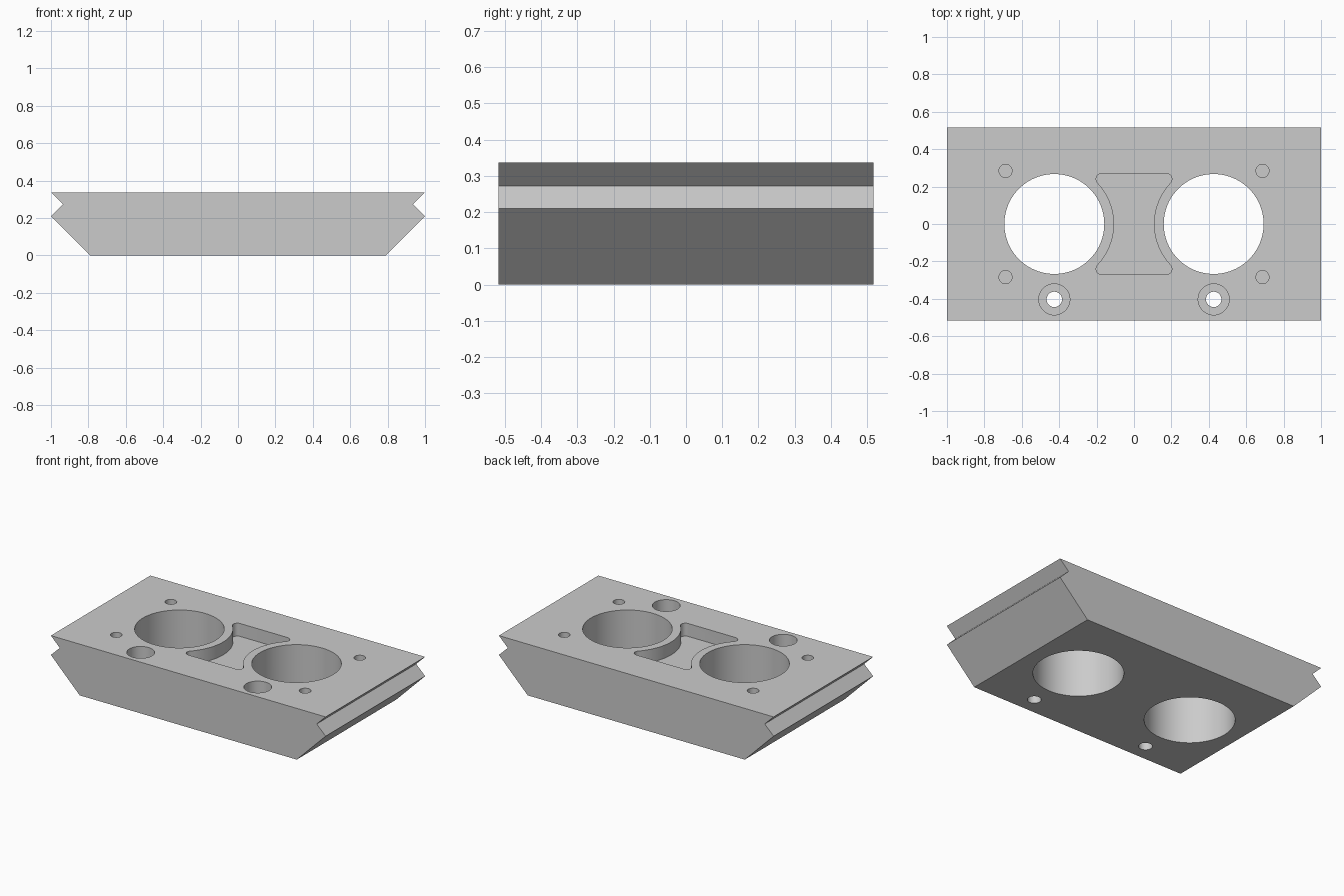
import bpy, bmesh, math

if "Cube" in bpy.data.objects:
    bpy.data.objects.remove(bpy.data.objects["Cube"], do_unlink=True)

TOP, HALF_DEPTH = 0.337, 0.517

grey = bpy.data.materials.new("plain grey")
grey.use_nodes = True
colour = (0.6, 0.6, 0.6, 1)
grey.diffuse_color = colour
grey.node_tree.nodes["Principled BSDF"].inputs["Base Color"].default_value = colour


def prism(name, points, offset):
    """Extrude a closed outline of 3D points along an offset."""
    bm = bmesh.new()
    face = bm.faces.new([bm.verts.new(p) for p in points])
    moved = bmesh.ops.extrude_face_region(bm, geom=[face])["geom"]
    bmesh.ops.translate(bm, vec=offset, verts=[v for v in moved if isinstance(v, bmesh.types.BMVert)])
    bmesh.ops.recalc_face_normals(bm, faces=bm.faces)
    mesh = bpy.data.meshes.new(name)
    bm.to_mesh(mesh)
    bm.free()
    mesh.materials.append(grey)
    obj = bpy.data.objects.new(name, mesh)
    bpy.context.collection.objects.link(obj)
    return obj


def arc(cx, cy, radius, start, end, steps):
    angles = [start + (end - start) * i / steps for i in range(steps + 1)]
    return [(cx + radius * math.cos(a), cy + radius * math.sin(a)) for a in angles]


def cut(outline, floor):
    """Sink an outline from the top face down to the floor height."""
    cutter = prism("cutter", [(x, y, floor) for x, y in outline], (0, 0, TOP + 0.1 - floor))
    cutter.hide_render = True
    mod = block.modifiers.new("cut", "BOOLEAN")
    mod.operation, mod.solver, mod.object = "DIFFERENCE", "EXACT", cutter
    bpy.ops.object.modifier_apply(modifier=mod.name)
    bpy.data.objects.remove(cutter, do_unlink=True)


def bore(x, y, radius, floor, steps=48):
    cut(arc(x, y, radius, 0, math.tau, steps)[:-1], floor)


# Block with chamfered underside and V-grooved ends
side = [(0.79, 0), (1, 0.21), (0.935, 0.273), (1, TOP)]
profile = side + [(-x, z) for x, z in reversed(side)]
block = prism("mounting_block", [(x, -HALF_DEPTH, z) for x, z in profile], (0, 2 * HALF_DEPTH, 0))
bpy.context.view_layer.objects.active = block
block.select_set(True)

# Large through holes, counterbored bolt holes and blind screw holes
for s in (-1, 1):
    bore(s * 0.426, 0, 0.267, -0.1, 96)
    bore(s * 0.426, -0.403, 0.083, 0.14)
    bore(s * 0.426, -0.403, 0.041, -0.1)
    for t in (-1, 1):
        bore(s * 0.687, t * 0.284, 0.035, 0.17, 32)

# Central waisted pocket with filleted corners
hole_x, waist_r, fillet, half_height = 0.426, 0.319, 0.03, 0.27
fy = half_height - fillet
fx = hole_x - math.sqrt((waist_r + fillet) ** 2 - fy ** 2)
lean = math.atan2(-fy, hole_x - fx)
corner = arc(fx, fy, fillet, math.pi / 2, lean, 10)
waist = arc(hole_x, 0, waist_r, math.pi + lean, math.pi, 16)
quarter = corner + waist[1:]
right = quarter + [(x, -y) for x, y in reversed(quarter[:-1])]
cut(right + [(-x, y) for x, y in reversed(right)], TOP - 0.085)

bpy.ops.object.shade_smooth_by_angle(angle=math.radians(30))
